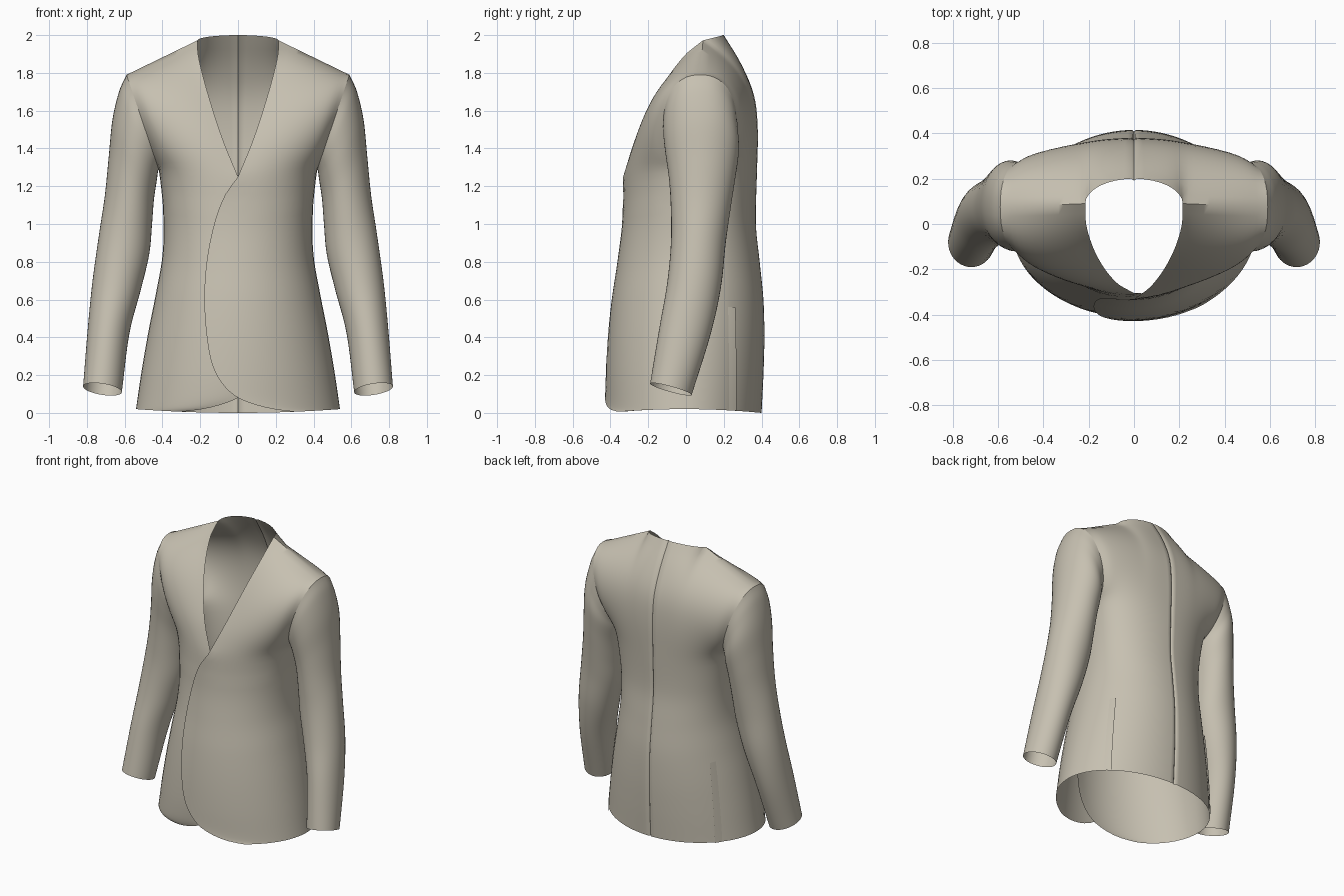
import bpy, bmesh
from math import sin, cos, asin, pi, copysign
from mathutils import Vector

cube = bpy.data.objects.get("Cube")
if cube:
    bpy.data.objects.remove(cube, do_unlink=True)

cloth = bpy.data.materials.new("beige_cloth")
cloth.use_nodes = True
COLOUR = (0.57, 0.53, 0.44, 1)
cloth.diffuse_color = COLOUR
cloth.node_tree.nodes["Principled BSDF"].inputs["Base Color"].default_value = COLOUR


def curve(keys, t):
    """Smooth curve through keys of (parameter, values...)."""
    n = len(keys)
    i = 0
    while i < n - 2 and t > keys[i + 1][0]:
        i += 1

    def slope(j, c):
        a, b = keys[max(j - 1, 0)], keys[min(j + 1, n - 1)]
        return (b[c] - a[c]) / (b[0] - a[0])

    p, q = keys[i], keys[i + 1]
    h = q[0] - p[0]
    u = (t - p[0]) / h
    f = u * u * (3 - 2 * u)
    return [p[c] * (1 - f) + q[c] * f
            + h * u * (1 - u) * ((1 - u) * slope(i, c) - u * slope(i + 1, c))
            for c in range(1, len(p))]


def add_grid(bm, rows, flip, mirror):
    verts = [[bm.verts.new((-p[0] if mirror else p[0], p[1], p[2])) for p in row]
             for row in rows]
    for lo, hi in zip(verts, verts[1:]):
        for c in range(len(lo) - 1):
            quad = [lo[c], lo[c + 1], hi[c + 1], hi[c]]
            bm.faces.new(quad[::-1] if flip != mirror else quad)


def finish(name, bm):
    mesh = bpy.data.meshes.new(name)
    bm.to_mesh(mesh)
    bm.free()
    mesh.materials.append(cloth)
    ob = bpy.data.objects.new(name, mesh)
    bpy.context.collection.objects.link(ob)
    bpy.ops.object.select_all(action='DESELECT')
    ob.select_set(True)
    bpy.context.view_layer.objects.active = ob
    bpy.ops.object.shade_smooth_by_angle(angle=0.9)


# Torso: height, half width, front y, back y, side seam y
TORSO = [(0, .54, -.42, .40, -.01), (.2, .51, -.42, .41, 0), (.4, .475, -.41, .415, .01),
         (.6, .435, -.39, .41, .02), (.8, .4, -.36, .39, .04), (1, .395, -.335, .37, .06),
         (1.25, .42, -.325, .375, .075)]
# Front flap edge: height, x
FLAP = [(0, .3), (.015, .2), (.04, .1), (.08, 0), (.15, -.08), (.25, -.135), (.4, -.165),
        (.6, -.178), (.8, -.165), (1, -.125), (1.15, -.07), (1.25, 0)]
# Neckline and centre back, from chest level up
NECK = [(0, 0, -.325, 1.25), (.33, .085, -.26, 1.46), (.67, .165, -.14, 1.71),
        (.88, .21, -.01, 1.89), (1, .215, .09, 1.972)]
SPINE = [(0, 0, .375, 1.25), (.3, 0, .38, 1.5), (.55, 0, .36, 1.68),
         (.8, 0, .29, 1.85), (1, 0, .2, 2)]
# Sleeve: step, outer x and z, inner x and z, front y, back y, cuff tilt
SLEEVE = [(0, .59, 1.79, .42, 1.29, -.12, .27, 0), (1, .63, 1.70, .425, 1.27, -.12, .275, 0),
          (2, .665, 1.55, .43, 1.23, -.11, .28, 0), (3, .685, 1.35, .445, 1.13, -.09, .26, 0),
          (4, .705, 1.15, .455, 1, -.08, .235, 0), (5, .735, .95, .47, .84, -.08, .21, 0),
          (6, .77, .7, .515, .65, -.1, .185, .01), (7, .795, .45, .575, .42, -.14, .13, .02),
          (8, .82, .14, .615, .11, -.19, .03, .03)]
CHEST = 1.25
FRONT_COLS, BACK_COLS, UPPER, LOWER = 16, 24, 20, 40
NECK_SHARE = 1 - FRONT_COLS / BACK_COLS
SHOULDER_IN, SHOULDER_OUT = Vector(NECK[-1][1:]), Vector((.59, .075, 1.79))


def torso(a, v, back):
    w, front, rear, side = curve(TORSO, v)
    # The section grows squarer towards the chest
    power = 1 - .25 * (v / CHEST) ** 2
    y = side + ((rear if back else front) - side) * max(cos(a), 0) ** power
    return Vector((w * sin(a), y, v + (.02 + .02 * v / CHEST) * sin(a) ** 2))


def sleeve_point(step, phi):
    ox, oz, ix, iz, yf, yb, tilt = curve(SLEEVE, step)
    k, m = cos(phi), sin(phi)
    # The shoulder cap is squarer than the arm
    bulge = copysign(abs(m) ** min(1, .84 + .06 * step), m)
    return Vector(((ox + ix) / 2 + k * (ox - ix) / 2, (yf + yb) / 2 + bulge * (yb - yf) / 2,
                   (oz + iz) / 2 + k * (oz - iz) / 2 - tilt * m))


def rise(low, high, t):
    """Go upright from low, then round over to high."""
    p = low.lerp(high, t)
    p.y = low.y + (high.y - low.y) * t ** 3
    p.z = low.z + (high.z - low.z) * sin(t * pi / 2)
    return p


def patch(s, t, bottom, top, inner, outer):
    """Surface between four edge curves."""
    return (rise(bottom(s), top(s), t)
            + (inner(t) - rise(bottom(0), top(0), t)) * (1 - s)
            + (outer(t) - rise(bottom(1), top(1), t)) * s * s)


def front_rows(lift):
    rows = []
    for i in range(LOWER):
        v = CHEST * (i / LOWER) ** 1.5
        a0 = asin(curve(FLAP, v)[0] / curve(TORSO, v)[0])
        row = []
        for c in range(FRONT_COLS + 1):
            s = c / FRONT_COLS
            p = torso(a0 + (pi / 2 - a0) * s, v, False)
            p.y += lift * (1 - s) ** 4
            row.append(p)
        rows.append(row)
    for i in range(UPPER + 1):
        t = i / UPPER
        row = []
        for c in range(FRONT_COLS + 1):
            s = c / FRONT_COLS
            p = patch(s, t, lambda s: torso(s * pi / 2, CHEST, False),
                      lambda s: SHOULDER_IN.lerp(SHOULDER_OUT, s),
                      lambda t: Vector(curve(NECK, t)),
                      lambda t: sleeve_point(0, -pi * (1 - t)))
            p.y += lift * (1 - s) ** 4 * (1 - t) ** 2
            row.append(p)
        rows.append(row)
    return rows


def back_top(s):
    if s >= NECK_SHARE:
        return SHOULDER_IN.lerp(SHOULDER_OUT, (s - NECK_SHARE) / (1 - NECK_SHARE))
    q = s / NECK_SHARE * pi / 2
    inner = SHOULDER_IN
    return Vector((inner.x * sin(q), inner.y + (.2 - inner.y) * cos(q),
                   inner.z + (2 - inner.z) * cos(q)))


def back_rows():
    # A narrow first column sinks the centre seam
    steps = [0, .012] + [c / BACK_COLS for c in range(1, BACK_COLS + 1)]
    rows = [[torso(s * pi / 2, CHEST * (i / LOWER) ** 1.5, True) for s in steps]
            for i in range(LOWER)]
    for i in range(UPPER + 1):
        t = i / UPPER
        rows.append([patch(s, t, lambda s: torso(s * pi / 2, CHEST, True), back_top,
                           lambda t: Vector(curve(SPINE, t)),
                           lambda t: sleeve_point(0, pi * (1 - t))) for s in steps])
    for row in rows:
        row[0].y -= .008
    return rows


# Body with overlapping fronts and seamed back
body = bmesh.new()
for mirror in (False, True):
    add_grid(body, front_rows(.02 if mirror else -.008), False, mirror)
    add_grid(body, back_rows(), True, mirror)
bmesh.ops.remove_doubles(body, verts=body.verts, dist=0.0005)

# Relax chest and upper back, keeping edges, centre seam and shoulder seams
soft = [v for v in body.verts
        if v.co.z > 1.1 and abs(v.co.x) > .014 and not v.is_boundary
        and not (v.co.z > 1.77 and abs(v.co.y - .083) < .012)]
for _ in range(6):
    bmesh.ops.smooth_vert(body, verts=soft, factor=.5,
                          use_axis_x=True, use_axis_y=True, use_axis_z=True)
finish("jacket_body", body)

for side, mirror in (("left", False), ("right", True)):
    # Sleeve, open at the cuff
    bm = bmesh.new()
    seg, steps = 2 * UPPER, 48
    add_grid(bm, [[sleeve_point(8 * r / steps, 2 * pi * c / seg) for c in range(seg + 1)]
                  for r in range(steps + 1)], True, mirror)
    bmesh.ops.remove_doubles(bm, verts=bm.verts, dist=0.0005)
    finish(side + "_sleeve", bm)

    # Back vent: a thin lap lifted along its rear edge
    bm = bmesh.new()
    rows = []
    for r in range(13):
        v = .54 * r / 12
        row = []
        for c in range(4):
            a = .85 + .09 * r / 12 + .035 * c
            out = Vector((sin(a), cos(a), 0))
            row.append(torso(a, v, True) + out * (.009 - .0025 * c))
        rows.append(row)
    add_grid(bm, rows, True, mirror)
    finish(side + "_back_vent", bm)
